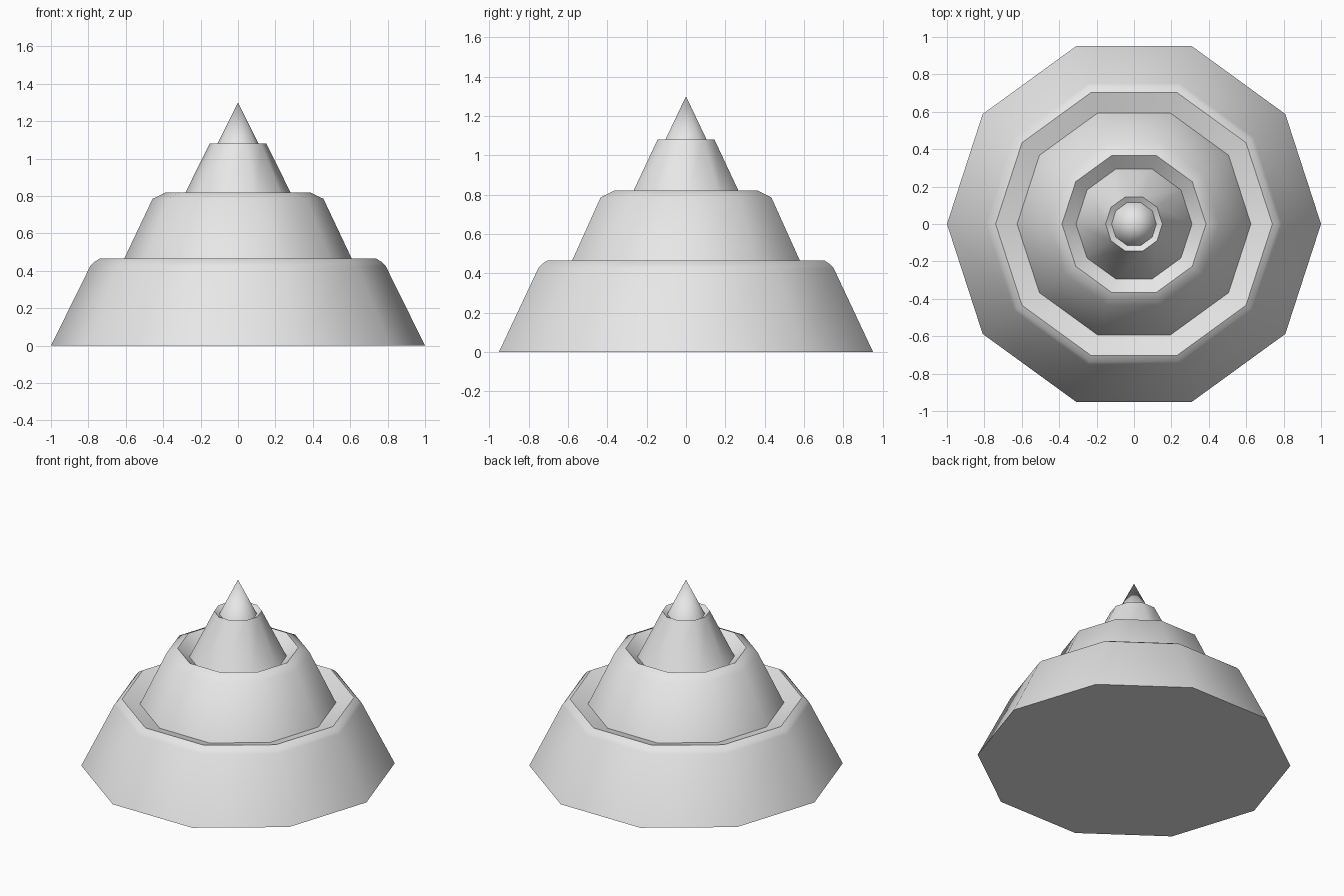
import bpy, bmesh, math

if "Cube" in bpy.data.objects:
    bpy.data.objects.remove(bpy.data.objects["Cube"])

SIDES = 10

grey = bpy.data.materials.new("light grey")
grey.diffuse_color = (0.8, 0.8, 0.8, 1)
grey.use_nodes = True
grey.node_tree.nodes["Principled BSDF"].inputs["Base Color"].default_value = grey.diffuse_color


def lathe(name, profile, cap_bottom=False):
    """Ten-sided turned shell from (radius, height) points; radius 0 is a tip."""
    bm = bmesh.new()
    rings = []
    for r, z in profile:
        if r == 0:
            rings.append([bm.verts.new((0, 0, z))] * SIDES)
        else:
            rings.append([bm.verts.new((r * math.cos(math.tau * i / SIDES),
                                        r * math.sin(math.tau * i / SIDES), z))
                          for i in range(SIDES)])
    for lo, hi in zip(rings, rings[1:]):
        for i in range(SIDES):
            j = (i + 1) % SIDES
            corners = [lo[i], lo[j], hi[j]]
            if hi[i] is not hi[j]:
                corners.append(hi[i])
            bm.faces.new(corners)
    if cap_bottom:
        bm.faces.new(rings[0][::-1])
    mesh = bpy.data.meshes.new(name)
    bm.to_mesh(mesh)
    bm.free()
    mesh.materials.append(grey)
    obj = bpy.data.objects.new(name, mesh)
    bpy.context.collection.objects.link(obj)
    bpy.ops.object.select_all(action='DESELECT')
    obj.select_set(True)
    bpy.context.view_layer.objects.active = obj
    bpy.ops.object.shade_smooth_by_angle(angle=math.radians(40))
    return obj


# Each tier: sloping wall, bevelled shoulder, then a rim dished in to the next tier
lathe("bottom_tier", [(1.0, 0), (0.79, 0.425), (0.772, 0.445), (0.74, 0.465),
                      (0.625, 0.43)], cap_bottom=True)
lathe("middle_tier", [(0.625, 0.43), (0.457, 0.785), (0.385, 0.82), (0.31, 0.76)])
lathe("upper_tier", [(0.31, 0.76), (0.152, 1.08), (0.12, 1.06)])

# Pointed top
lathe("tip", [(0.12, 1.06), (0, 1.3)])
